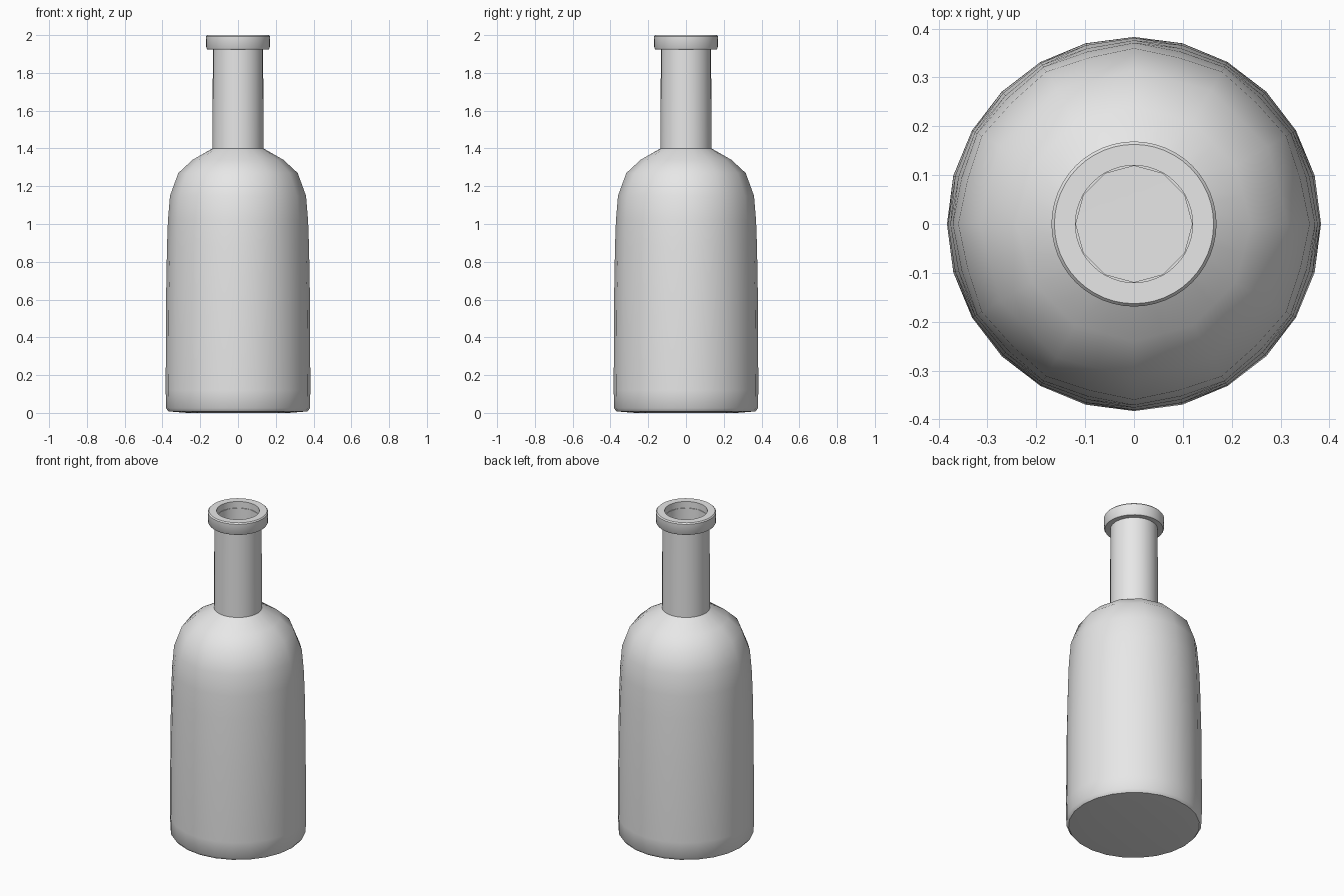
import bpy, bmesh, math

cube = bpy.data.objects.get("Cube")
if cube:
    bpy.data.objects.remove(cube, do_unlink=True)

grey = bpy.data.materials.new("plain_grey")
grey.use_nodes = True
colour = (0.8, 0.8, 0.8, 1)
grey.diffuse_color = colour
grey.node_tree.nodes["Principled BSDF"].inputs["Base Color"].default_value = colour


def lathe(name, profile, sides, closed=False):
    """Spin (radius, height, flatten) points; flatten pulls in every other vertex."""
    bm = bmesh.new()
    rings = []
    for radius, z, flatten in profile:
        if radius == 0:
            rings.append([bm.verts.new((0, 0, z))] * sides)
            continue
        ring = []
        for i in range(sides):
            a = math.tau * i / sides
            r = radius * (flatten if i % 2 else 1)
            ring.append(bm.verts.new((r * math.cos(a), r * math.sin(a), z)))
        rings.append(ring)
    pairs = list(zip(rings, rings[1:]))
    if closed:
        pairs.append((rings[-1], rings[0]))
    for low, high in pairs:
        for i in range(sides):
            j = (i + 1) % sides
            corners = list(dict.fromkeys((low[i], low[j], high[j], high[i])))
            bm.faces.new(corners)
    bmesh.ops.recalc_face_normals(bm, faces=bm.faces)
    mesh = bpy.data.meshes.new(name)
    bm.to_mesh(mesh)
    bm.free()
    mesh.materials.append(grey)
    obj = bpy.data.objects.new(name, mesh)
    bpy.context.collection.objects.link(obj)
    bpy.ops.object.select_all(action="DESELECT")
    obj.select_set(True)
    bpy.context.view_layer.objects.active = obj
    bpy.ops.object.shade_smooth_by_angle(angle=math.radians(40))
    return obj


FLAT = math.cos(math.pi / 12)

# Hollow body: base, wall, shoulder and neck, then back down the inside
outer = [
    (0, 0, 1), (0.27, 0, 1), (0.368, 0.008, 1), (0.381, 0.025, 1),
    (0.383, 0.12, 1), (0.381, 0.6, 0.995), (0.376, 0.88, 0.99),
    (0.371, 1.02, 0.985), (0.36, 1.15, 0.98), (0.316, 1.27, FLAT),
    (0.24, 1.34, FLAT), (0.135, 1.40, 1), (0.133, 1.96, 1),
]
inner = [
    (0.119, 1.96, FLAT), (0.119, 1.39, FLAT), (0.23, 1.325, FLAT),
    (0.30, 1.26, FLAT), (0.345, 1.14, FLAT), (0.36, 0.88, FLAT),
    (0.365, 0.03, FLAT), (0, 0.02, 1),
]
lathe("bottle_body", outer + inner, 24)

# Rounded collar around the mouth
lip = [
    (0.12, 1.925, 1), (0.163, 1.925, 1), (0.168, 1.932, 1),
    (0.169, 1.993, 1), (0.163, 2.0, 1), (0.12, 2.0, 1),
]
lathe("mouth_lip", lip, 48, closed=True)
